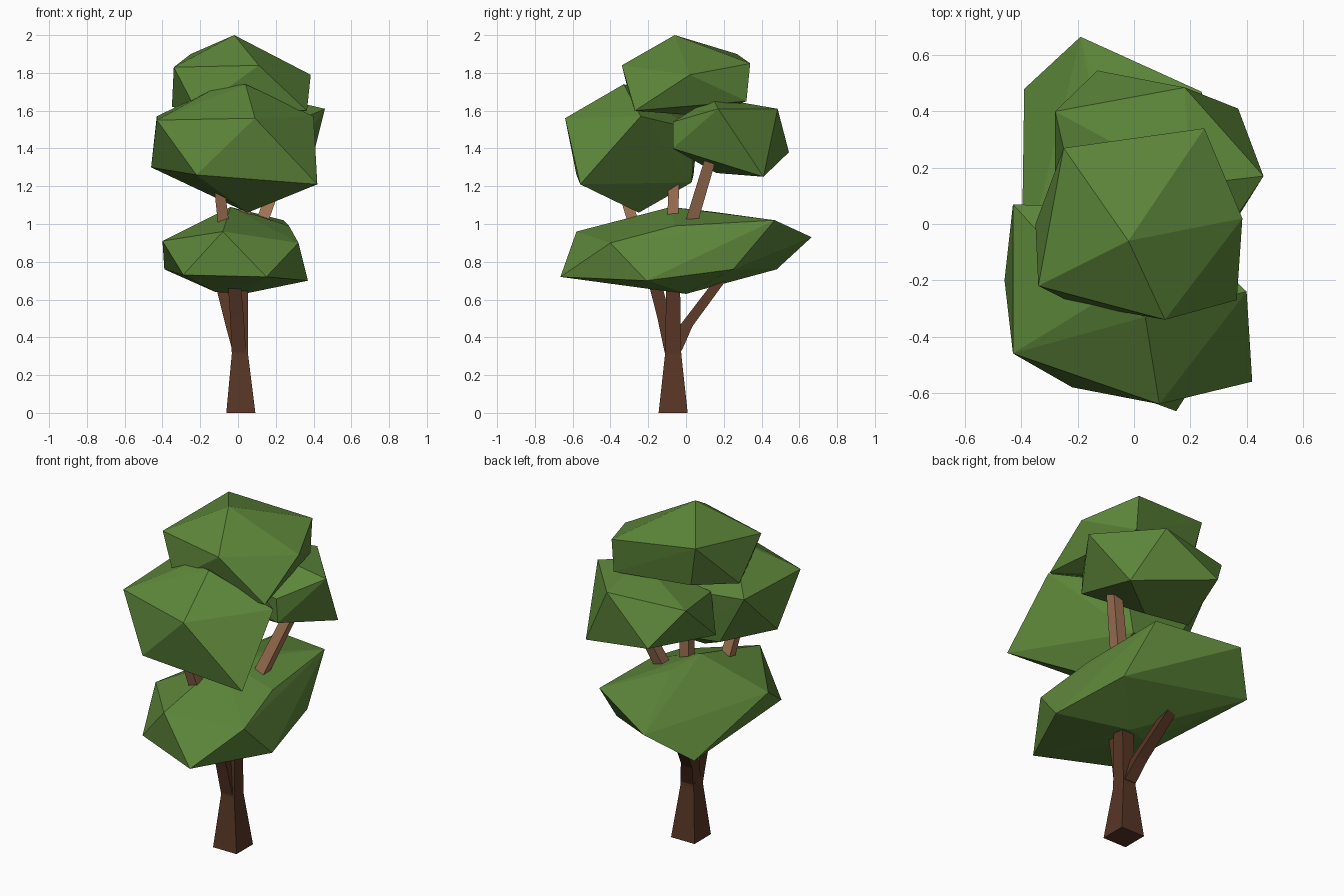
import bpy, bmesh


def material(name, rgb):
    m = bpy.data.materials.new(name)
    m.diffuse_color = (*rgb, 1)
    return m


leaf = material("leaf green", (0.11, 0.24, 0.042))
bark = material("dark bark", (0.097, 0.036, 0.018))
light_bark = material("light bark", (0.35, 0.17, 0.088))


def finish(name, bm, mat):
    bmesh.ops.recalc_face_normals(bm, faces=bm.faces)
    me = bpy.data.meshes.new(name)
    bm.to_mesh(me)
    bm.free()
    me.materials.append(mat)
    ob = bpy.data.objects.new(name, me)
    bpy.context.collection.objects.link(ob)
    return ob


def clump(name, points):
    """Faceted foliage mass: convex hull of a few corner points."""
    bm = bmesh.new()
    for p in points:
        bm.verts.new(p)
    bmesh.ops.convex_hull(bm, input=bm.verts)
    loose = [v for v in bm.verts if not v.link_faces]
    bmesh.ops.delete(bm, geom=loose, context='VERTS')
    finish(name, bm, leaf)


def limb(name, rings, mat):
    """Square-section limb through (x, y, z, half width) rings."""
    bm = bmesh.new()
    loops = [[bm.verts.new((x + a * h, y + b * h, z))
              for a, b in ((-1, -1), (1, -1), (1, 1), (-1, 1))]
             for x, y, z, h in rings]
    bm.faces.new(loops[0])
    bm.faces.new(loops[-1])
    for lo, hi in zip(loops, loops[1:]):
        for i in range(4):
            j = (i + 1) % 4
            bm.faces.new((lo[i], lo[j], hi[j], hi[i]))
    finish(name, bm, mat)


# Trunk and lower branches
limb("trunk", [(0.015, -0.068, 0, 0.077), (0.01, -0.068, 0.31, 0.043),
               (0.018, -0.068, 0.70, 0.036)], bark)
limb("back_branch", [(0.008, -0.06, 0.33, 0.038), (-0.03, 0.0, 0.46, 0.035),
                     (-0.105, 0.21, 0.74, 0.03)], bark)
limb("front_branch", [(0.005, -0.075, 0.32, 0.038), (-0.005, -0.115, 0.50, 0.036),
                      (-0.02, -0.165, 0.69, 0.034)], bark)

# Upper stems between the foliage masses
limb("middle_stem", [(0.04, -0.07, 0.95, 0.031), (0.04, -0.065, 1.25, 0.027)], light_bark)
limb("back_stem", [(0.115, 0.02, 0.98, 0.034), (0.26, 0.14, 1.38, 0.03)], light_bark)
limb("front_stem", [(-0.07, -0.26, 0.95, 0.031), (-0.10, -0.34, 1.20, 0.027)], light_bark)

# Foliage masses
clump("lower_foliage", [
    (0.15, -0.665, 0.72), (-0.29, -0.48, 0.73), (-0.08, -0.58, 0.96),
    (-0.40, -0.20, 0.91), (-0.39, 0.48, 0.76), (-0.19, 0.665, 0.93),
    (0.24, 0.47, 1.02), (0.27, -0.06, 0.99), (0.32, -0.40, 0.90),
    (0.37, -0.21, 0.70), (0.28, 0.25, 0.76), (-0.04, -0.08, 1.09),
    (0.0, 0.14, 1.065), (-0.12, -0.05, 0.64), (0.03, 0.0, 0.63)])
clump("front_foliage", [
    (-0.43, -0.46, 1.55), (0.09, -0.64, 1.56), (0.42, -0.56, 1.21),
    (-0.46, -0.20, 1.30), (-0.43, 0.07, 1.57), (-0.12, -0.27, 1.72),
    (0.04, -0.33, 1.74), (0.40, -0.24, 1.57), (0.05, -0.25, 1.06),
    (-0.22, -0.58, 1.26), (-0.25, 0.04, 1.26), (0.03, 0.03, 1.22),
    (0.1, 0.05, 1.5)])
clump("back_foliage", [
    (0.46, 0.17, 1.61), (0.18, 0.485, 1.61), (0.37, 0.41, 1.25),
    (-0.13, 0.545, 1.38), (-0.28, 0.40, 1.59), (0.2, 0.14, 1.67),
    (0.30, -0.07, 1.54), (0.31, -0.07, 1.40), (-0.28, 0.12, 1.34),
    (0.06, 0.16, 1.27), (-0.2, 0.05, 1.55)])
clump("top_foliage", [
    (-0.02, -0.06, 2.0), (0.11, -0.34, 1.84), (-0.34, -0.22, 1.83),
    (-0.25, 0.27, 1.90), (0.25, 0.34, 1.85), (0.385, 0.02, 1.79),
    (0.365, -0.27, 1.60), (-0.35, 0.0, 1.62), (0.25, 0.32, 1.65),
    (-0.22, -0.28, 1.60), (0.0, 0.1, 1.57), (-0.2, 0.24, 1.66)])
